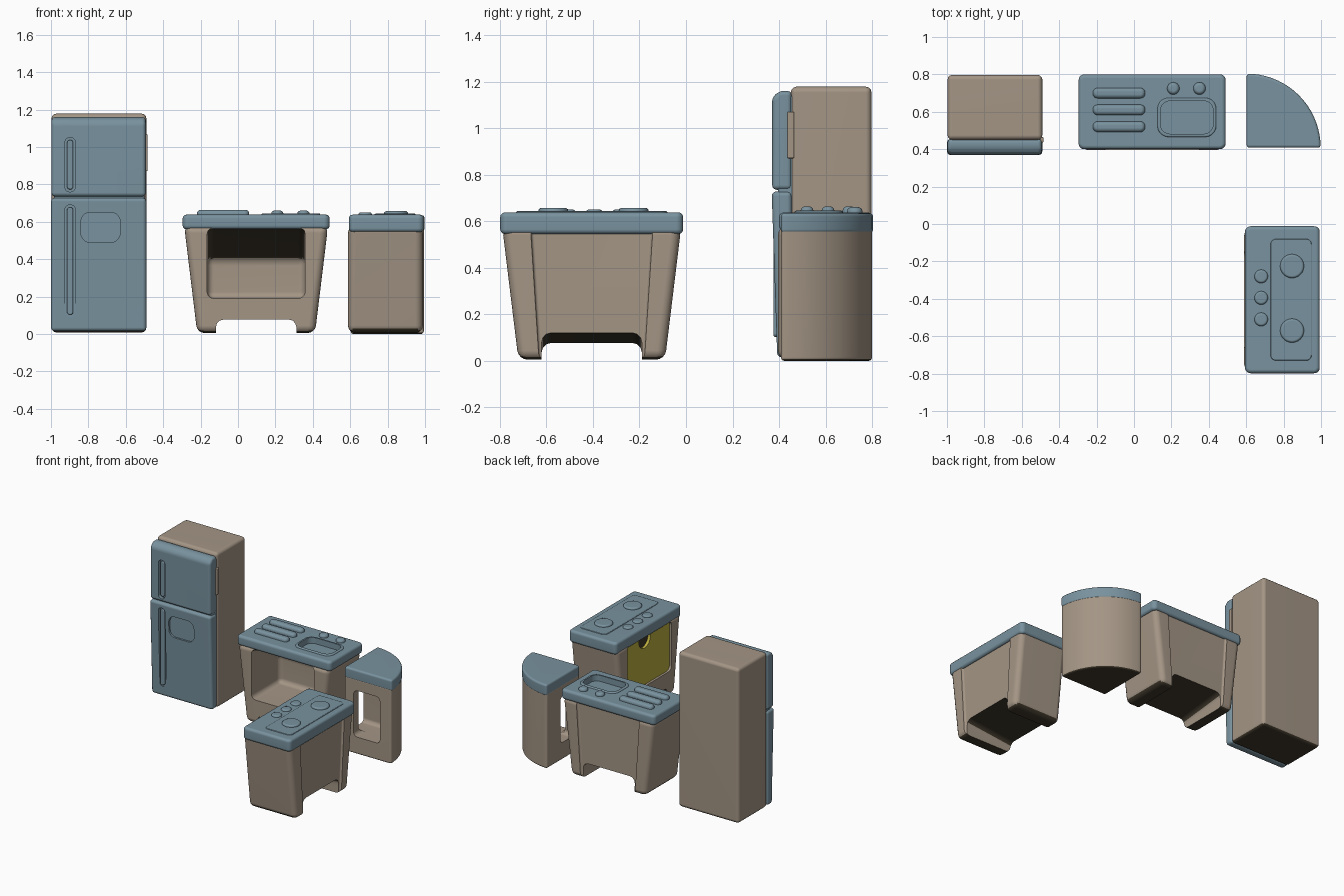
import bpy, bmesh, math
from mathutils import Matrix

if "Cube" in bpy.data.objects:
    bpy.data.objects.remove(bpy.data.objects["Cube"])


def material(name, rgb):
    m = bpy.data.materials.new(name)
    m.diffuse_color = (*rgb, 1)
    m.use_nodes = True
    m.node_tree.nodes["Principled BSDF"].inputs["Base Color"].default_value = m.diffuse_color
    return m


TAN = material("warm tan", (0.37, 0.302, 0.235))
BLUE = material("dusty blue", (0.19, 0.288, 0.345))
YELLOW = material("mustard yellow", (0.50, 0.42, 0.05))
DARK = material("dark brown", (0.05, 0.04, 0.025))


def prism(name, pts, axis, a, b, mat=None, bev=0.0, seg=3):
    """Extrude a 2D outline along an axis and round its edges."""
    put = {'x': lambda p, t: (t, p[0], p[1]),
           'y': lambda p, t: (p[0], t, p[1]),
           'z': lambda p, t: (p[0], p[1], t)}[axis]
    bm = bmesh.new()
    lo = [bm.verts.new(put(p, a)) for p in pts]
    hi = [bm.verts.new(put(p, b)) for p in pts]
    n = len(pts)
    bm.faces.new(lo)
    bm.faces.new(hi)
    for i in range(n):
        j = (i + 1) % n
        bm.faces.new((lo[i], lo[j], hi[j], hi[i]))
    bmesh.ops.recalc_face_normals(bm, faces=bm.faces)
    me = bpy.data.meshes.new(name)
    bm.to_mesh(me)
    bm.free()
    o = bpy.data.objects.new(name, me)
    bpy.context.collection.objects.link(o)
    if mat:
        me.materials.append(mat)
    if bev:
        m = o.modifiers.new("round", 'BEVEL')
        m.width, m.segments = bev, seg
        m.limit_method, m.angle_limit = 'ANGLE', 0.6
        apply(o, m)
    return o


def apply(o, m):
    bpy.ops.object.select_all(action='DESELECT')
    bpy.context.view_layer.objects.active = o
    o.select_set(True)
    bpy.ops.object.modifier_apply(modifier=m.name)


def cut(o, c):
    m = o.modifiers.new("cut", 'BOOLEAN')
    m.operation, m.solver, m.object = 'DIFFERENCE', 'EXACT', c
    apply(o, m)
    bpy.data.objects.remove(c)


def darken_underside(o):
    """Dark brown on the faces that point down."""
    o.data.materials.clear()
    o.data.materials.append(TAN)
    o.data.materials.append(DARK)
    for p in o.data.polygons:
        p.material_index = 1 if p.normal.z < -0.6 else 0


def rect(x0, x1, y0, y1, r=0.0, n=5):
    if not r:
        return [(x0, y0), (x1, y0), (x1, y1), (x0, y1)]
    out = []
    for k, (cx, cy) in enumerate([(x1 - r, y1 - r), (x0 + r, y1 - r), (x0 + r, y0 + r), (x1 - r, y0 + r)]):
        for i in range(n + 1):
            t = math.pi / 2 * (k + i / n)
            out.append((cx + r * math.cos(t), cy + r * math.sin(t)))
    return out


def circle(cx, cy, r, n=24):
    return [(cx + r * math.cos(2 * math.pi * i / n), cy + r * math.sin(2 * math.pi * i / n)) for i in range(n)]


def counter(name, loc, angle, z_top):
    """Tapered cabinet with an open front, runner feet and a worktop."""
    body = prism(name + "_body", [(-0.315, 0.005), (0.315, 0.005), (0.385, 0.58), (-0.385, 0.58)],
                 'y', -0.205, 0.195, TAN, 0.04, 4)
    # front cavity with a ceiling sloping down to the back wall
    cut(body, prism("c", [(-0.4, 0.19), (0.13, 0.19), (0.13, 0.40), (-0.1, 0.54), (-0.2, 0.57), (-0.4, 0.57)],
                    'x', -0.262, 0.262, None, 0.035))
    # arch between the feet
    cut(body, prism("c", [(-0.4, -0.2), (0.4, -0.2), (0.4, 0.145), (-0.4, 0.055)],
                    'x', -0.215, 0.215, None, 0.04))
    # shallow panel between the rear legs
    cut(body, prism("c", [(-0.22, -0.1), (0.22, -0.1), (0.265, 0.6), (-0.265, 0.6)],
                    'y', 0.18, 0.3, None, 0.015))
    darken_underside(body)
    top = prism(name + "_worktop", rect(-0.393, 0.393, -0.2, 0.2, 0.03), 'z', z_top, 0.638, BLUE, 0.02)
    for o in (body, top):
        o.data.transform(Matrix.Translation(loc) @ Matrix.Rotation(angle, 4, 'Z'))
    return top


# --- refrigerator ---
darken_underside(prism("fridge_body", rect(-0.997, -0.49, 0.45, 0.797), 'z', 0.008, 1.178, TAN, 0.025))
prism("fridge_door_backing", rect(-0.985, -0.5, 0.395, 0.48), 'z', 0.03, 1.14, BLUE, 0.01)
upper = prism("fridge_upper_door", [(0.37, 0.735), (0.455, 0.735), (0.455, 1.16), (0.40, 1.16), (0.37, 1.13)],
              'x', -0.997, -0.493, BLUE, 0.02)
lower = prism("fridge_lower_door", [(0.392, 0.015), (0.455, 0.015), (0.455, 0.728), (0.368, 0.728)],
              'x', -1.0, -0.49, BLUE, 0.02)
# dispenser recess in the lower door
cut(lower, prism("c", rect(-0.84, -0.63, 0.49, 0.65, 0.05), 'y', 0.2, 0.39))
for door, label, z0, z1 in ((upper, "upper", 0.76, 1.05), (lower, "lower", 0.09, 0.69)):
    cut(door, prism("c", rect(-0.925, -0.87, z0, z1, 0.025), 'y', 0.2, 0.395))
    prism("fridge_" + label + "_handle", rect(-0.914, -0.881, z0 + 0.013, z1 - 0.013, 0.015),
          'y', 0.376, 0.43, BLUE, 0.006)
prism("fridge_hinge", rect(-0.51, -0.484, 0.435, 0.465), 'z', 0.87, 1.07, TAN, 0.006)

# --- sink counter ---
top = counter("sink", (0.097, 0.6, 0), 0, 0.56)
rim = prism("sink_rim", rect(0.125, 0.44, 0.465, 0.675, 0.06), 'z', 0.62, 0.645, BLUE, 0.008)
for o in (top, rim):
    cut(o, prism("c", rect(0.142, 0.423, 0.482, 0.658, 0.05), 'z', 0.6, 0.8))
for i, y in enumerate((0.52, 0.61, 0.70)):
    prism("drain_rib_%d" % i, rect(-0.22, 0.06, y - 0.028, y + 0.028, 0.026), 'z', 0.6, 0.664, BLUE, 0.02)
for i, x in enumerate((0.21, 0.35)):
    prism("tap_knob_%d" % i, circle(x, 0.725, 0.033), 'z', 0.6, 0.66, BLUE, 0.018)

# --- stove counter ---
counter("stove", (0.793, -0.405, 0), -math.pi / 2, 0.545)
prism("hob_panel", rect(0.73, 0.95, -0.73, -0.08, 0.03), 'z', 0.62, 0.643, BLUE, 0.005)
for i, y in enumerate((-0.225, -0.57)):
    prism("burner_%d" % i, circle(0.845, y, 0.064), 'z', 0.6, 0.657, BLUE, 0.012)
for i, y in enumerate((-0.28, -0.395, -0.51)):
    prism("stove_knob_%d" % i, circle(0.68, y, 0.036), 'z', 0.6, 0.65, BLUE, 0.012)
oven = prism("oven_door", rect(-0.67, -0.14, 0.185, 0.575, 0.03), 'x', 0.605, 0.63, YELLOW)
# finger hole at the top of the oven door, dark behind
cut(oven, prism("c", circle(-0.37, 0.535, 0.07), 'x', 0.5, 0.8))
prism("oven_hole_backing", circle(-0.37, 0.535, 0.075), 'x', 0.626, 0.634, DARK)


# --- quarter-round corner cabinet ---
def quarter(r):
    return [(0.602, 0.408)] + [(0.602 + r * math.cos(math.pi / 2 * i / 18),
                                0.408 + r * math.sin(math.pi / 2 * i / 18)) for i in range(19)]


corner = prism("corner_body", quarter(0.392), 'z', 0.0, 0.57, TAN, 0.015)
# opening that runs through both flat sides
cut(corner, prism("c", [(0.5, 0.49), (0.68, 0.49), (0.68, 0.3), (0.90, 0.3), (0.90, 0.45),
                        (0.85, 0.57), (0.77, 0.64), (0.5, 0.64)], 'z', 0.13, 0.48, None, 0.03))
darken_underside(corner)
prism("corner_worktop", quarter(0.396), 'z', 0.55, 0.635, BLUE, 0.015)

# smooth shading with sharp creases, large faces kept flat
for o in list(bpy.data.objects):
    bpy.ops.object.select_all(action='DESELECT')
    bpy.context.view_layer.objects.active = o
    o.select_set(True)
    bpy.ops.object.shade_smooth_by_angle(angle=math.radians(35))
    w = o.modifiers.new("flat_faces", 'WEIGHTED_NORMAL')
    w.keep_sharp = True
    apply(o, w)
